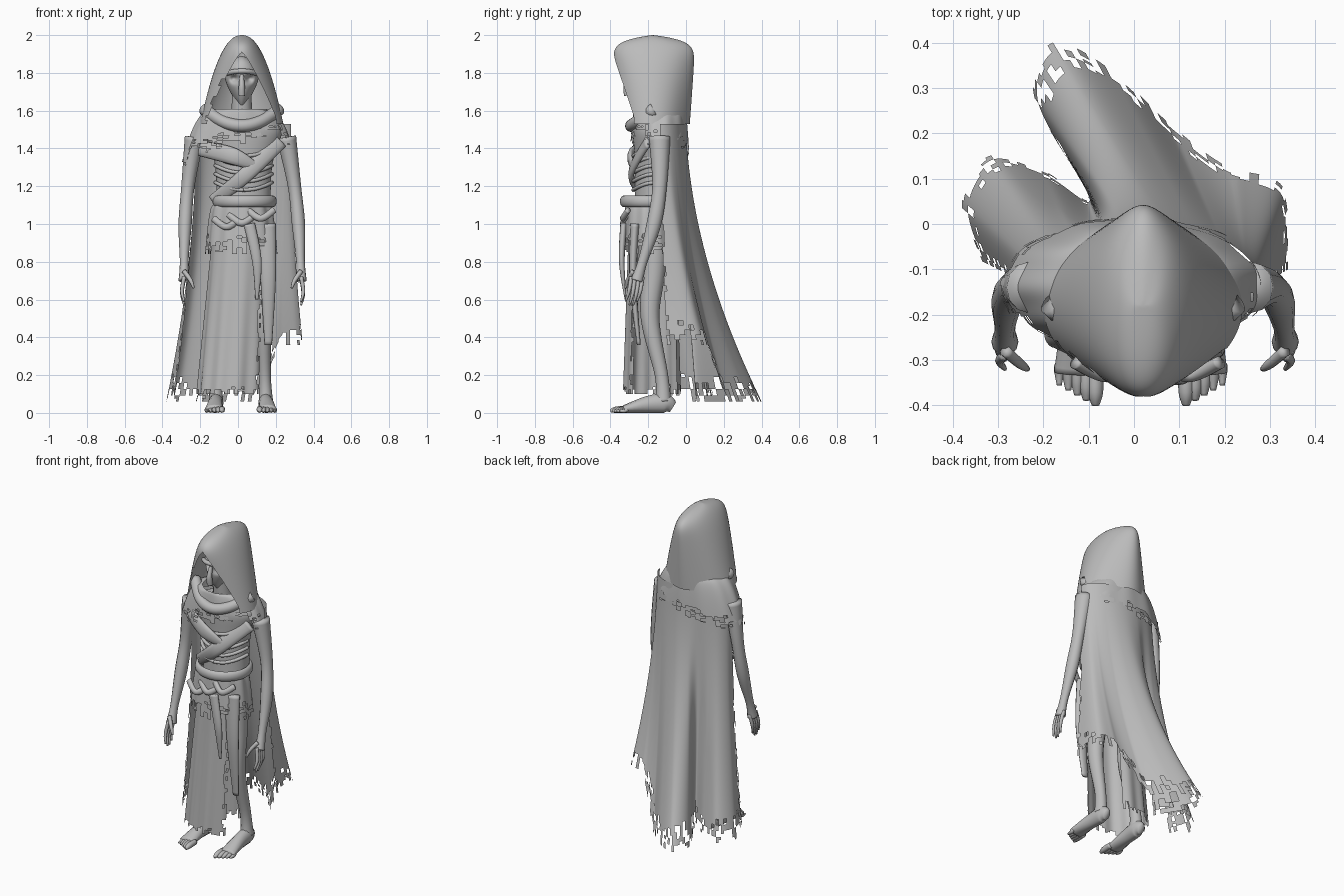
import bpy
import bmesh
import math
import random
from mathutils import Vector

random.seed(4)
FULL = math.pi
SIDEWAYS = Vector((0, 1, 0))
UPRIGHT = Vector((0, 0, 1))

default_cube = bpy.data.objects.get("Cube")
if default_cube:
    bpy.data.objects.remove(default_cube)

grey = bpy.data.materials.new("plain grey")
grey.use_nodes = True
grey.diffuse_color = (.5, .5, .5, 1)
grey.node_tree.nodes["Principled BSDF"].inputs["Base Color"].default_value = grey.diffuse_color


def spline(keys, steps):
    """Smooth path through tuples of any length."""
    path = []
    last = len(keys) - 1
    for step in range(steps + 1):
        place = step / steps * last
        i = min(int(place), last - 1)
        f = place - i
        before, start, end, after = (keys[max(0, min(last, i + k))] for k in (-1, 0, 1, 2))
        point = []
        for a, b, c, d in zip(before, start, end, after):
            cubic = 3 * (b - c) + d - a
            square = 2 * a - 5 * b + 4 * c - d
            point.append(b + f / 2 * (c - a + f * (square + f * cubic)))
        path.append(point)
    return path


def loft(name, rows, capped=False, torn=None):
    """Skin rows of points; torn(down, along, centre) is the chance of a hole."""
    width = len(rows[0])
    verts = [Vector(point) for row in rows for point in row]
    faces, chances = [], {}
    for i in range(len(rows) - 1):
        for j in range(width - 1):
            upper = i * width + j
            lower = upper + width
            face = (upper, upper + 1, lower + 1, lower)
            if torn:
                centre = (verts[upper] + verts[lower + 1]) / 2
                chance = chances.setdefault((i // 2, j // 2), random.random())
                if chance < torn(i / len(rows), j / width, centre):
                    continue
            faces.append(face)
    if capped:
        final = len(verts) - width
        faces.append(tuple(reversed(range(width - 1))))
        faces.append(tuple(range(final, final + width - 1)))
    mesh = bpy.data.meshes.new(name)
    mesh.from_pydata(verts, [], faces)
    bm = bmesh.new()
    bm.from_mesh(mesh)
    bmesh.ops.remove_doubles(bm, verts=bm.verts, dist=.0001)
    bm.to_mesh(mesh)
    bm.free()
    mesh.materials.append(grey)
    mesh.shade_smooth()
    part = bpy.data.objects.new(name, mesh)
    bpy.context.collection.objects.link(part)
    return part


def ring(z, width, depth, x=.02, y=-.17, start=-FULL, end=FULL, count=48, fold=0, ridge=0):
    """Level oval section; angle zero is the back, positive angles the left side."""
    points = []
    for j in range(count + 1):
        angle = start + (end - start) * j / count
        size = 1 + fold * math.sin(11 * angle)
        crest = ridge * max(0, math.cos(angle)) ** 9
        points.append((x + width * size * math.sin(angle), y + depth * size * math.cos(angle) + crest, z))
    return points


def rings(name, section, steps=40, torn=None):
    """Loft of sections, where section(t) gives the ring at t from top to bottom."""
    return loft(name, [section(step / steps) for step in range(steps + 1)], torn=torn)


def tube(name, keys, steps=20, sides=12, flat=1, across=SIDEWAYS):
    """Tube through (x, y, z, radius) or (x, y, z, radius, depth radius)."""
    path = spline(keys, steps)
    centres = [Vector(key[:3]) for key in path]
    rows = []
    for i, key in enumerate(path):
        along = centres[min(i + 1, steps)] - centres[max(i - 1, 0)]
        side = along.cross(across).normalized()
        deep = along.cross(side).normalized()
        depth = key[4] if len(key) > 4 else key[3] * flat
        angles = [math.tau * k / sides for k in range(sides + 1)]
        rows.append([centres[i] + side * key[3] * math.cos(a) + deep * depth * math.sin(a) for a in angles])
    return loft(name, rows, capped=True)


def hem_tear(start):
    """Holes that grow denser towards the lower edge."""
    return lambda down, along, centre: (down - start) / (1 - start) * .8


# Hood: closed dome above, open face below, ragged rim
def hood_section(t):
    t **= 1.5
    opening = min(1, max(0, t - .2) * 1.4) ** .6
    reach = FULL - opening
    depth = (.215 - .04 * t) * (1 - (1 - t) ** 16)
    return ring(2 - .47 * t, .22 * t ** .45, depth, y=-.18, start=-reach, end=reach, count=72, ridge=.025 * t ** .2)


def rim_tear(down, along, centre):
    return .4 if down > .45 and abs(along - .5) > .475 else 0


rings("hood", hood_section, 64, rim_tear)


# Head: tapered skull with sunken eyes, nose and brow
def head_section(t):
    swell = max(0, math.sin(FULL * t ** .65))
    return ring(1.89 - .29 * t, .09 * swell, .115 * swell ** .5, y=-.19)


head = rings("head", head_section)
for vertex in head.data.vertices:
    spot = vertex.co
    if spot.y < -.2:
        away = math.hypot(abs(spot.x - .02) - .04, spot.z - 1.77)
        spot.y += .045 * math.exp(-(away / .02) ** 2)
tube("nose", [(.02, -.3, 1.79, .01), (.02, -.315, 1.73, .016), (.02, -.31, 1.68, .018)])
tube("brow", [(.02 + x, -.31 + 8 * x * x, 1.81 - 2 * x * x, .013) for x in (-.08, -.03, .03, .08)])
tube("neck", [(.02, -.17, 1.5, .06), (.02, -.2, 1.7, .05)])


# Shoulder mantle, longer on the right side, and the cowl fold above it
def mantle_section(t):
    return ring(1.61 - .31 * t, .13 + .18 * t ** .4, .13 + .03 * t ** .5, x=.01, y=-.14, count=110, fold=.012)


def mantle_tear(down, along, centre):
    limit = 1.45 + centre.x / 5 + (.05 if centre.y < -.2 else 0)
    return (limit - centre.z) / .09


rings("shoulder_mantle", mantle_section, 44, mantle_tear)
tube("cowl_fold", [(.02 + x, -.29 + 3 * x * x, 1.52 + 2.2 * x * x, .033) for x in (-.2, -.1, 0, .1, .2)])


# Torso with ribs and slanting wraps
torso_keys = [(1.57, .08, .09), (1.5, .2, .12), (1.3, .15, .11), (.95, .14, .11)]
loft("torso", [ring(*key, x=.03, y=-.16) for key in spline(torso_keys, 36)])
for level in range(5):
    for side in (-1, 1):
        angles = [FULL * k / 8 for k in range(5)]
        tube("rib", [(.03 + side * .15 * math.cos(a), -.16 - .12 * math.sin(a),
                      1.2 + .045 * level + .02 * math.cos(2 * a), .01) for a in angles])
tube("chest_sash", [(.22, -.2, 1.44, .045), (.04, -.29, 1.26, .04), (-.13, -.2, 1.12, .035)], flat=.4)
tube("chest_wrap", [(-.2, -.2, 1.4, .04), (-.03, -.29, 1.36, .045), (.1, -.28, 1.3, .02)], flat=.4)


# Belt, ragged hip wrap and a skirt open over the left leg
def belt_section(t):
    turn = FULL * t
    bulge = .02 * math.sin(turn)
    return ring(1.12 + .03 * math.cos(turn), .15 + bulge, .14 + bulge, x=.035, y=-.19)


def wrap_section(t):
    return ring(1.1 - .26 * t, .15 + .04 * t ** .5, .135 + .02 * t, y=-.185, count=90, fold=.025)


def skirt_section(t):
    return ring(1.1 - t, .15 + .035 * t, .12 + .03 * t, x=.03 - .06 * t, y=-.18,
                start=2.3, end=6.7, count=90, fold=.035 * t)


def skirt_tear(down, along, centre):
    edge = .35 if along < .03 and down > .4 else 0
    return max(edge, hem_tear(.93)(down, along, centre))


rings("belt", belt_section, 16)
rings("hip_wrap", wrap_section, 24, hem_tear(.5))
rings("skirt", skirt_section, 80, skirt_tear)
tube("hanging_cloth", [(.15, -.27, 1, .05), (.16, -.28, .7, .04), (.16, -.25, .36, .02)], flat=.5)
tube("hanging_strip", [(.06, -.33, 1, .03), (.1, -.34, .8, .025), (.1, -.32, .6, .008)], flat=.6)
for x in (-.06, .02, .12):
    tube("hip_crease", [(x + step, -.335 + 6 * step * step, 1 + x / 4 + 9 * step * step, .018)
                        for step in (-.07, 0, .07)], flat=.8)

# Long cape: two trailing lobes on the right and a shorter panel on the left
hem_keys = [(-.34, -.08), (-.38, .05), (-.32, .15), (-.2, .12), (-.1, .06), (-.22, .28),
            (-.18, .4), (-.05, .34), (.08, .22), (.2, .13), (.33, .08), (.34, -.1)]
hem = spline(hem_keys, 150)


def cape_section(t):
    flare = .1 * t + .9 * t ** 1.9
    points = []
    for j, (x, y) in enumerate(hem):
        along = j / len(hem)
        top = Vector((.03 - .25 * math.cos(FULL * along), -.14 + .14 * math.sin(FULL * along)))
        spot = top.lerp(Vector((x, y)), flare)
        lift = .3 * min(1, max(0, along - .72) * 9)
        points.append((*spot, 1.53 - (1.47 - lift) * t))
    return points


def cape_tear(down, along, centre):
    edge = .35 if down > .45 and abs(along - .5) > .48 else 0
    return max(edge, hem_tear(.87)(down, along, centre))


rings("cape", cape_section, 90, cape_tear)

# Thin arms with long fingers; the left arm hangs further out
arm_keys = [(.23, -.14, 1.46, .052), (.265, -.14, 1.2, .035), (.28, -.17, 1, .035),
            (.285, -.23, .8, .023), (.285, -.26, .7, .03)]
for name, side in (("right", -1), ("left", 1)):
    keys = []
    for x, y, z, radius in arm_keys:
        spread = .07 - .03 * z if side > 0 else 0
        keys.append((side * (x + spread), y, z, radius, radius * 1.1))
    tube(name + "_arm", keys, 30)
    x, y, z = keys[-1][:3]
    for k in range(4):
        root = y - .03 + .02 * k
        length = .11 + .02 * (k in (1, 2))
        tube(name + "_finger", [(x, root, z + .02, .011), (x + side * .012, root - .012, z - length / 2, .01),
                                (x, root - .03, z - length, .005)], 8, 8)
    tube(name + "_thumb", [(x, y - .02, z + .05, .013), (x - side * .035, y - .05, z, .011),
                           (x - side * .05, y - .06, z - .04, .006)], 8, 8)

# Bony legs and bare feet
leg_keys = [(-.16, 1, .065), (-.17, .75, .055), (-.19, .5, .045), (-.13, .2, .032), (-.12, .06, .038)]
foot_keys = [(-.07, .02, .03), (-.11, .038, .05), (-.2, .04, .045), (-.33, .05, .02)]
for name, side, middle in (("right", -1, -.1), ("left", 1, .13)):
    tube(name + "_leg", [(middle + side * .02 * (1 - 2 * z), y, z, radius, radius * 1.1)
                         for y, z, radius in leg_keys], 28)
    tube(name + "_foot", [(middle + side * (.01 - y / 20), y, height, radius, height)
                          for y, radius, height in foot_keys], across=UPRIGHT)
    for k in range(5):
        x = middle + side * (.02 * k - .015)
        tip = .011 * k - .4
        radius = .017 - .0015 * k
        tube(name + "_toe", [(x, -.31, .02, radius), (x, tip + .03, radius, radius), (x, tip, .01, radius / 2)],
             8, 8, across=UPRIGHT)
